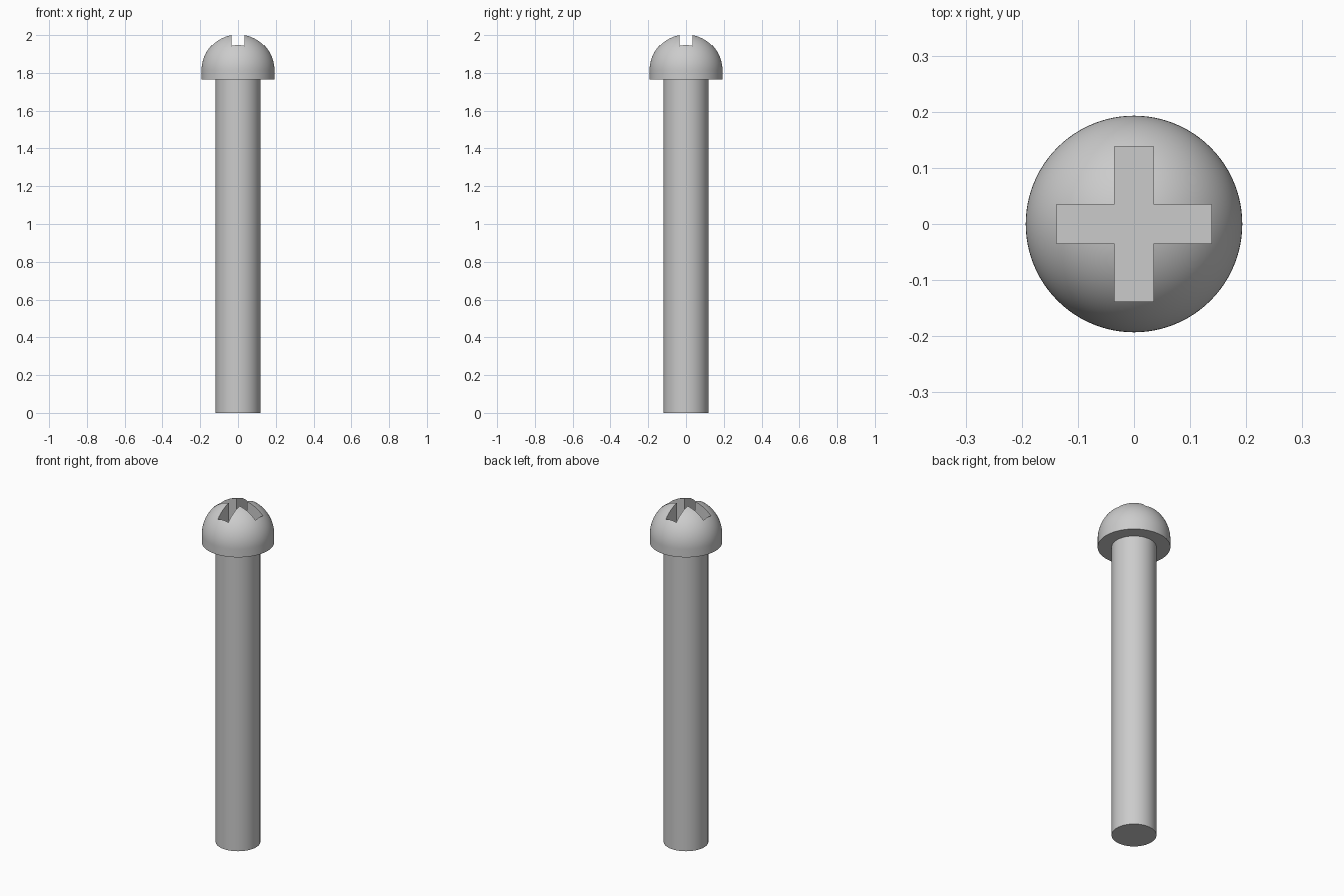
import bpy, bmesh, math

old = bpy.data.objects.get("Cube")
if old:
    bpy.data.objects.remove(old, do_unlink=True)

# Single metal colour
metal = bpy.data.materials.new("grey_metal")
metal.use_nodes = True
colour = (0.6, 0.6, 0.6, 1)
metal.diffuse_color = colour
metal.node_tree.nodes["Principled BSDF"].inputs["Base Color"].default_value = colour

HEAD_R, SHAFT_R = 0.193, 0.119
HEAD_Z, DOME_Z = 1.765, 1.813
SLOT_HALF, SLOT_LEN, SLOT_FLOOR = 0.0345, 0.1385, 1.85


def prism(name, outline, z0, z1):
    """Extrude a closed outline between two heights."""
    bm = bmesh.new()
    base = bm.faces.new([bm.verts.new((x, y, z0)) for x, y in outline])
    top = bmesh.ops.extrude_face_region(bm, geom=[base])["geom"]
    verts = [v for v in top if isinstance(v, bmesh.types.BMVert)]
    bmesh.ops.translate(bm, verts=verts, vec=(0, 0, z1 - z0))
    return finish(name, bm)


def lathe(name, profile, steps=96):
    """Spin an (r, z) profile around the vertical axis."""
    bm = bmesh.new()
    verts = [bm.verts.new((r, 0, z)) for r, z in profile]
    edges = [bm.edges.new(pair) for pair in zip(verts, verts[1:])]
    bmesh.ops.spin(bm, geom=verts + edges, axis=(0, 0, 1), cent=(0, 0, 0),
                   angle=math.tau, steps=steps)
    bmesh.ops.remove_doubles(bm, verts=bm.verts, dist=1e-5)
    return finish(name, bm)


def finish(name, bm):
    bmesh.ops.recalc_face_normals(bm, faces=bm.faces)
    mesh = bpy.data.meshes.new(name)
    bm.to_mesh(mesh)
    bm.free()
    mesh.materials.append(metal)
    obj = bpy.data.objects.new(name, mesh)
    bpy.context.collection.objects.link(obj)
    return obj


def smooth(obj):
    bpy.ops.object.select_all(action="DESELECT")
    obj.select_set(True)
    bpy.context.view_layer.objects.active = obj
    bpy.ops.object.shade_smooth_by_angle(angle=math.radians(30))


# Shaft and domed head
shaft = lathe("shaft", [(0, 0), (SHAFT_R, 0), (SHAFT_R, HEAD_Z), (0, HEAD_Z)])
arc = [math.pi / 2 * i / 32 for i in range(32)]
dome = [(HEAD_R * math.cos(a), DOME_Z + HEAD_R * math.sin(a)) for a in arc]
head = lathe("head", [(0, HEAD_Z), (HEAD_R, HEAD_Z)] + dome + [(0, DOME_Z + HEAD_R)])

# Cross-shaped driver recess: one arm's corners turned four times
corners = [(SLOT_HALF, SLOT_HALF), (SLOT_HALF, SLOT_LEN), (-SLOT_HALF, SLOT_LEN)]
cross = []
for turn in range(4):
    c, s = [(1, 0), (0, 1), (-1, 0), (0, -1)][turn]
    cross += [(x * c - y * s, x * s + y * c) for x, y in corners]
cutter = prism("recess_cutter", cross, SLOT_FLOOR, 2.1)
cutter.hide_render = True

cut = head.modifiers.new("recess", "BOOLEAN")
cut.operation, cut.solver, cut.object = "DIFFERENCE", "EXACT", cutter
bpy.context.view_layer.objects.active = head
bpy.ops.object.modifier_apply(modifier=cut.name)
bpy.data.objects.remove(cutter, do_unlink=True)

for part in (shaft, head):
    smooth(part)
